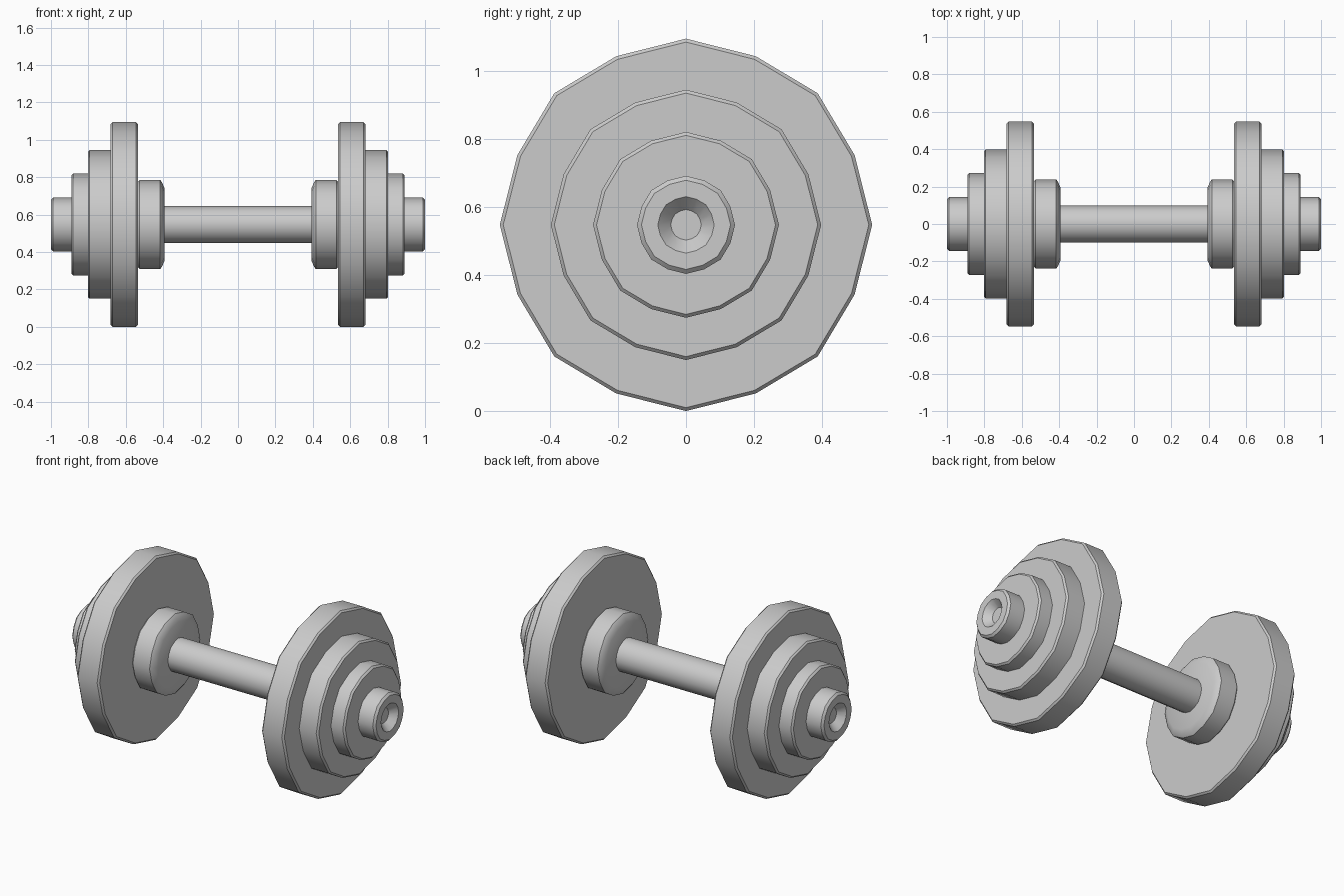
import bpy, bmesh, math

if "Cube" in bpy.data.objects:
    bpy.data.objects.remove(bpy.data.objects["Cube"])

SIDES = 16
CENTRE_Z = 0.547


def lathe(name, profile, mirror=True):
    """Turn (x, radius) points around the x axis, capping both ends."""
    bm = bmesh.new()
    rings = []
    for x, r in profile:
        ring = []
        for k in range(SIDES):
            a = 2 * math.pi * k / SIDES
            rr = r if k % 2 == 0 else r * 0.98   # slightly uneven rim
            ring.append(bm.verts.new((x, rr * math.sin(a), rr * math.cos(a))))
        rings.append(ring)
    for a, b in zip(rings, rings[1:]):
        for k in range(SIDES):
            j = (k + 1) % SIDES
            bm.faces.new((a[k], a[j], b[j], b[k]))
    bm.faces.new(rings[0])
    bm.faces.new(rings[-1])
    bmesh.ops.recalc_face_normals(bm, faces=bm.faces)
    mesh = bpy.data.meshes.new(name)
    bm.to_mesh(mesh)
    bm.free()
    ob = bpy.data.objects.new(name, mesh)
    ob.location.z = CENTRE_Z
    bpy.context.collection.objects.link(ob)
    bpy.ops.object.select_all(action='DESELECT')
    ob.select_set(True)
    bpy.context.view_layer.objects.active = ob
    bpy.ops.object.shade_smooth_by_angle(angle=math.radians(30))
    if mirror:
        ob.modifiers.new("Mirror", 'MIRROR').use_axis[0] = True
    return ob


def disc(x0, x1, r, b=0.01):
    """Profile of a disc with small chamfers."""
    return [(x0, r - b), (x0 + b, r), (x1 - b, r), (x1, r - b)]


# Grip bar
lathe("handle", [(-0.42, 0.099), (0.42, 0.099)], mirror=False)

# Inner collars, tapered towards the grip
lathe("inner_collars", [(0.393, 0.195), (0.408, 0.228), (0.416, 0.238),
                        (0.526, 0.238), (0.536, 0.228)])

# Stacked weight plates
lathe("large_plates", disc(0.535, 0.681, 0.547))
lathe("medium_plates", disc(0.671, 0.803, 0.397))
lathe("small_plates", disc(0.793, 0.891, 0.273))

# End nuts with a recessed hole
lathe("end_nuts", [(0.88, 0.144), (0.988, 0.144), (1.0, 0.131),
                   (1.0, 0.083), (0.96, 0.045)])
